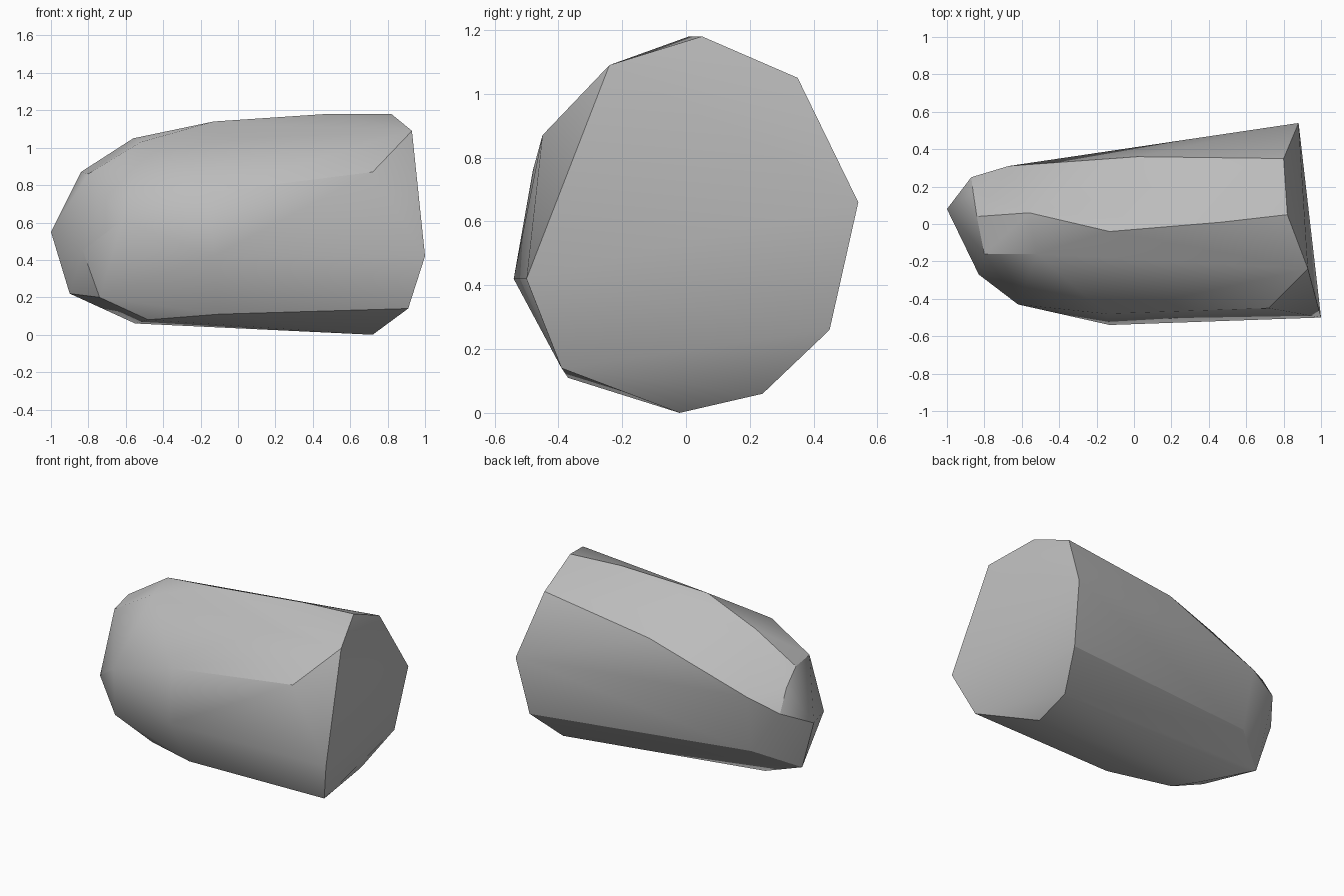
import bpy
import bmesh
import math
from mathutils import Vector

default_cube = bpy.data.objects.get("Cube")
if default_cube:
    bpy.data.objects.remove(default_cube, do_unlink=True)


def make_material(name, colour):
    material = bpy.data.materials.new(name)
    material.use_nodes = True
    material.diffuse_color = colour
    shader = next(node for node in material.node_tree.nodes if node.type == 'BSDF_PRINCIPLED')
    shader.inputs["Base Color"].default_value = colour
    shader.inputs["Roughness"].default_value = .8
    return material


def make_hull(name, corner_groups, material, sharp_angle):
    """Wrap a convex, faceted skin around groups of corner points."""
    bm = bmesh.new()
    for group in corner_groups:
        for corner in group:
            bm.verts.new(Vector(corner))
    hull = bmesh.ops.convex_hull(bm, input=bm.verts[:], use_existing_faces=False)
    loose = [item for item in hull["geom_interior"] if isinstance(item, bmesh.types.BMVert)]
    bmesh.ops.delete(bm, geom=loose, context='VERTS')
    bmesh.ops.recalc_face_normals(bm, faces=bm.faces[:])
    mesh = bpy.data.meshes.new(name)
    bm.to_mesh(mesh)
    bm.free()
    mesh.materials.append(material)
    rock = bpy.data.objects.new(name, mesh)
    bpy.context.collection.objects.link(rock)
    bpy.ops.object.select_all(action='DESELECT')
    rock.select_set(True)
    bpy.context.view_layer.objects.active = rock
    bpy.ops.object.shade_smooth_by_angle(angle=math.radians(sharp_angle))
    return rock


# Broad broken end, running around its rim
broad_end = [
    (.82, .05, 1.18), (.93, -.24, 1.09), (1, -.5, .42),
    (.91, -.39, .14), (.72, -.02, 0), (.74, .24, .06),
    (.84, .45, .26), (.88, .54, .66), (.8, .35, 1.05),
]

# Ridge along the top, falling toward the nose
top_ridge = [
    (.47, .01, 1.18), (-.13, -.04, 1.14), (-.56, .06, 1.05),
    (-.52, -.16, 1.03), (.02, .36, .95),
]

# Front flank and its lower edge
front_flank = [
    (.72, -.45, .87), (-.15, -.48, .76), (-.13, -.54, .42),
    (-.62, -.43, .61), (-.1, -.37, .11),
]

# Underside and back flank
lower_flank = [
    (-.48, -.22, .08), (-.55, -.05, .06), (-.74, -.24, .2),
    (-.65, .24, .33), (-.67, .31, .72),
]

# Narrow nose
nose = [
    (-1, .08, .55), (-.83, -.27, .45), (-.9, .06, .22),
    (-.84, .04, .87), (-.8, -.16, .86),
    (-.87, .25, .64), (-.86, .17, .78),
]

stone_grey = make_material("stone grey", (.5, .5, .5, 1))
make_hull("boulder", [broad_end, top_ridge, front_flank, lower_flank, nose], stone_grey, 30)
